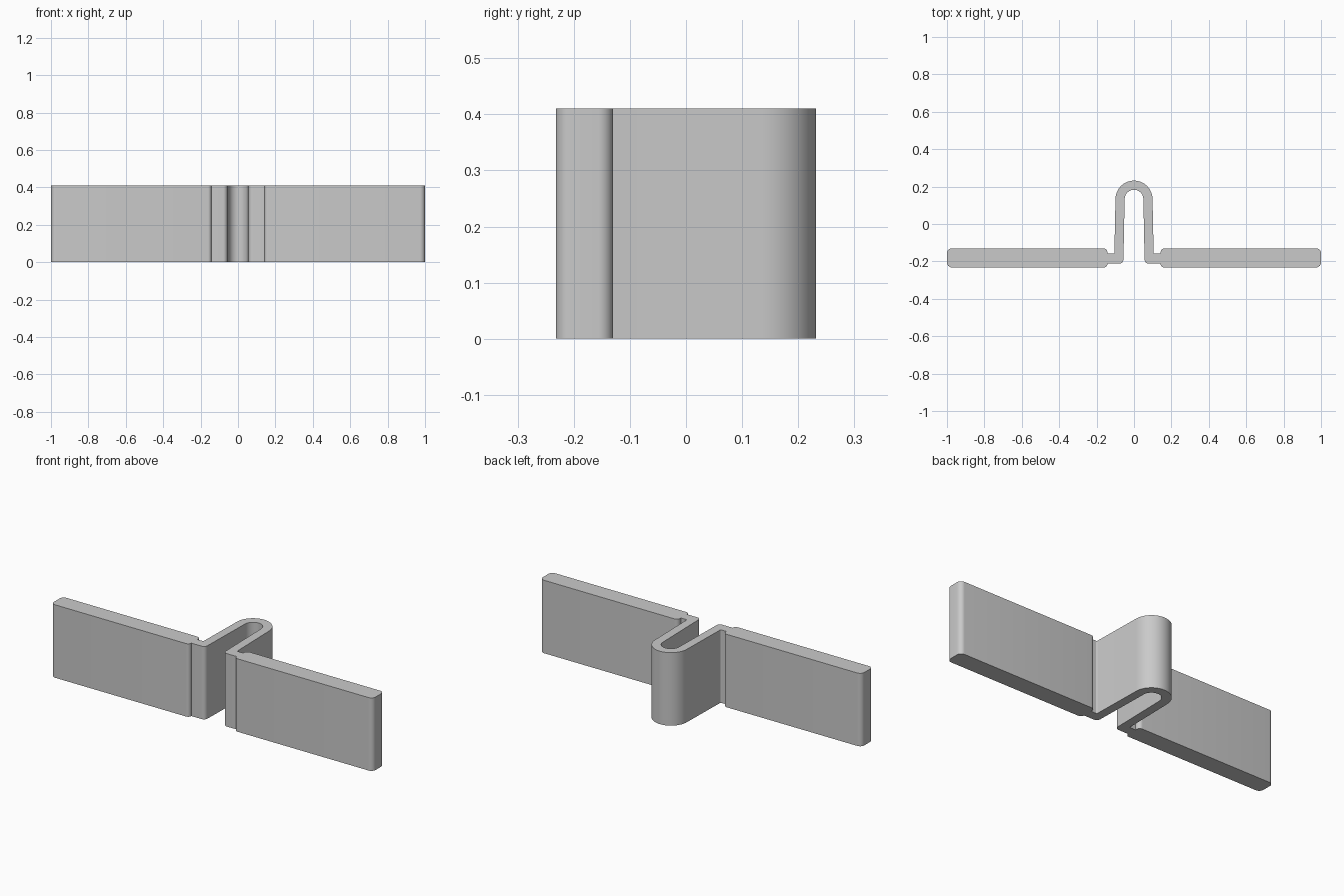
import bpy, bmesh, math
from mathutils import Vector

cube = bpy.data.objects.get("Cube")
if cube:
    bpy.data.objects.remove(cube, do_unlink=True)

HEIGHT = 0.41
ARCH_Y = 0.133

grey = bpy.data.materials.new("plain grey")
grey.use_nodes = True
colour = (0.59, 0.59, 0.59, 1)
grey.diffuse_color = colour
grey.node_tree.nodes["Principled BSDF"].inputs["Base Color"].default_value = colour


def fillet(before, corner, after, radius, steps=6):
    """Points of an arc that rounds one corner of the profile."""
    a, b = (before - corner).normalized(), (after - corner).normalized()
    half = a.angle(b) / 2
    centre = corner + (a + b).normalized() * radius / math.sin(half)
    start = corner + a * radius / math.tan(half) - centre
    end = corner + b * radius / math.tan(half) - centre
    return [centre + start.lerp(end, i / steps).normalized() * radius
            for i in range(steps + 1)]


def arch(radius, steps=14):
    """Quarter arc from the top centre of the loop to its side."""
    return [Vector((radius * math.sin(t), ARCH_Y + radius * math.cos(t)))
            for t in (math.pi / 2 * i / steps for i in range(steps + 1))]


# Corners of one half: outer leg, foot, bar, foot, inner leg (x, y, radius)
corners = [(0.105, -0.158, 0.006), (0.142, -0.158, 0),
           (0.142, -0.13, 0.022), (1, -0.13, 0.026),
           (1, -0.232, 0.026), (0.142, -0.232, 0.018),
           (0.142, -0.212, 0), (0.057, -0.212, 0.022)]
outer, inner = arch(0.099), arch(0.05)
path = [outer[-1]] + [Vector(c[:2]) for c in corners] + [inner[-1]]
half = list(outer)
for i, (x, y, r) in enumerate(corners):
    half += fillet(path[i], path[i + 1], path[i + 2], r) if r else [path[i + 1]]
half += reversed(inner)

# Mirror the half profile and extrude it upward
mirrored = [Vector((-p.x, p.y)) for p in reversed(half[1:-1])]
bm = bmesh.new()
face = bm.faces.new([bm.verts.new((p.x, p.y, 0)) for p in half + mirrored])
top = bmesh.ops.extrude_face_region(bm, geom=[face], use_keep_orig=True)["geom"]
bmesh.ops.translate(bm, vec=(0, 0, HEIGHT),
                    verts=[v for v in top if isinstance(v, bmesh.types.BMVert)])
bmesh.ops.recalc_face_normals(bm, faces=bm.faces)
mesh = bpy.data.meshes.new("looped_strip")
bm.to_mesh(mesh)
bm.free()
mesh.materials.append(grey)

strip = bpy.data.objects.new("looped_strip", mesh)
bpy.context.collection.objects.link(strip)
bpy.context.view_layer.objects.active = strip
strip.select_set(True)
bpy.ops.object.shade_smooth_by_angle(angle=math.radians(30))
